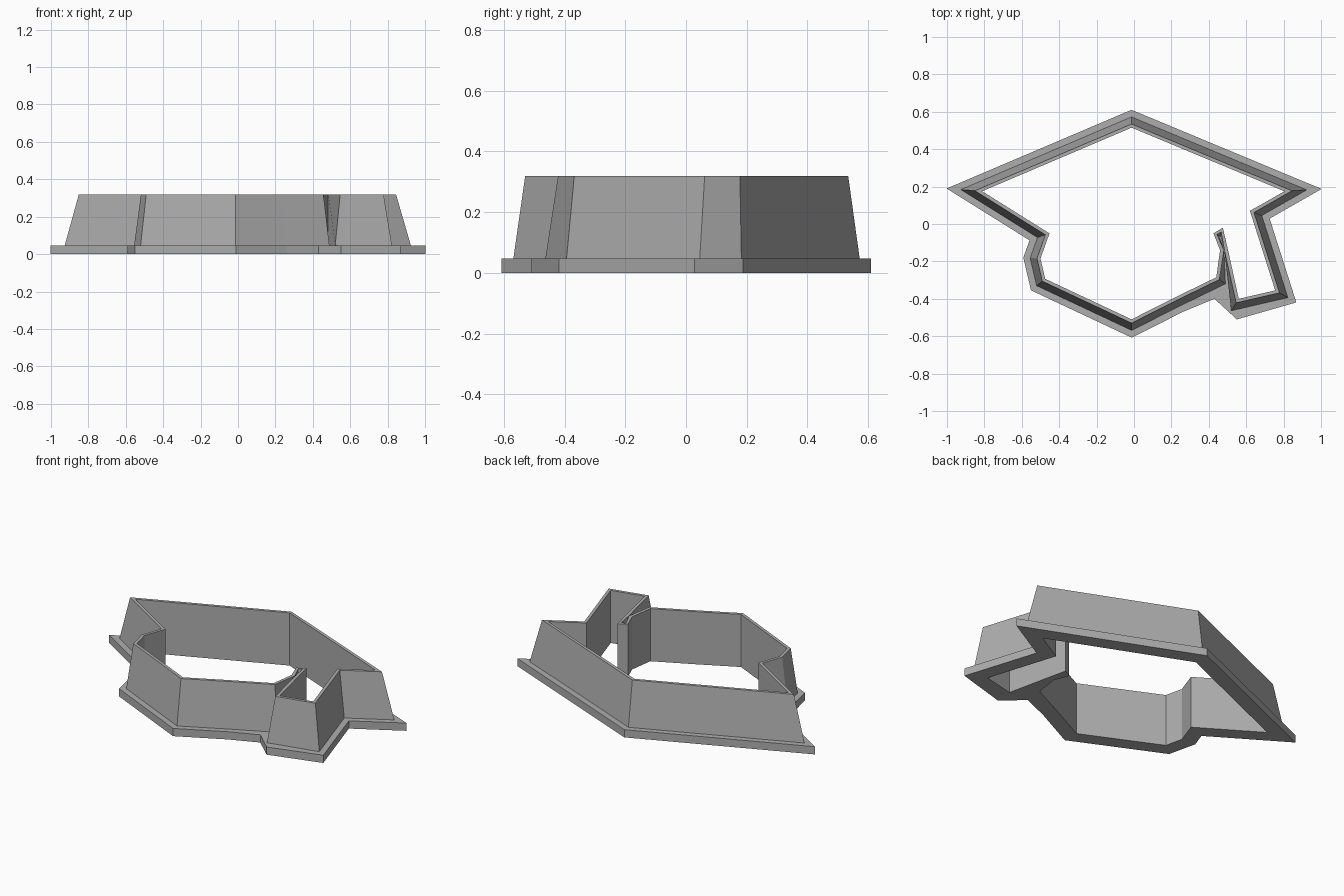
import bpy
import bmesh
from mathutils import Vector

cube = bpy.data.objects.get("Cube")
if cube:
    bpy.data.objects.remove(cube, do_unlink=True)

FLANGE_Z, TOP_Z = 0.047, 0.32

grey = bpy.data.materials.new("plain grey")
grey.use_nodes = True
color = (0.42, 0.42, 0.42, 1)
grey.diffuse_color = color
grey.node_tree.nodes["Principled BSDF"].inputs["Base Color"].default_value = color

# Inner outline, counter-clockwise: front, narrow fin, side pocket, tips
inner = [Vector(p) for p in [
    (-.013, -.51), (.22, -.392), (.44, -.285),
    (.46, -.14), (.425, -.05), (.475, -.02), (.503, -.14),
    (.56, -.40), (.755, -.355), (.62, .07), (.804, .175),
    (-.013, .515), (-.812, .175), (-.452, -.05), (-.50, -.185), (-.475, -.293)]]
FIN = range(3, 7)


def offset(points, dist):
    """Mitred outward offset of a closed outline."""
    result = []
    for i, p in enumerate(points):
        a = (p - points[i - 1]).normalized()
        b = (points[(i + 1) % len(points)] - p).normalized()
        na, nb = Vector((a.y, -a.x)), Vector((b.y, -b.x))
        result.append(p + (na + nb) * dist / (1 + na.dot(nb)))
    return result


def with_fin(points, fin):
    for i, p in zip(FIN, fin):
        points[i] = Vector(p)
    return points


# Outer side of the wall; its two sides meet inside the fin
rim = with_fin(offset(inner, .018), [(.481, -.14), (.444, -.056), (.466, -.043), (.483, -.14)])
foot = with_fin(offset(inner, .053), [(.481, -.14), (.456, -.065), (.462, -.062), (.483, -.14)])
wide = offset(inner, .088)
flange = wide[:2] + [Vector((.43, -.40)), Vector((.55, -.51))] + wide[8:]


def finish(bm, name):
    bmesh.ops.recalc_face_normals(bm, faces=bm.faces)
    mesh = bpy.data.meshes.new(name)
    bm.to_mesh(mesh)
    bm.free()
    mesh.materials.append(grey)
    bpy.context.collection.objects.link(bpy.data.objects.new(name, mesh))


def ring(bm, points, z):
    return [bm.verts.new((p.x, p.y, z)) for p in points]


def bridge(bm, low, high):
    for i in range(len(low)):
        bm.faces.new((low[i - 1], low[i], high[i], high[i - 1]))


# Tapered wall: vertical inside, sloped outside
bm = bmesh.new()
loops = [ring(bm, inner, FLANGE_Z), ring(bm, inner, TOP_Z),
         ring(bm, rim, TOP_Z), ring(bm, foot, FLANGE_Z)]
for i in range(4):
    bridge(bm, loops[i - 1], loops[i])
finish(bm, "cutting_wall")

# Flat flange: outline with the inner outline as a hole
bm = bmesh.new()
edges = []
for outline in (flange, inner):
    verts = ring(bm, outline, 0)
    edges += [bm.edges.new((verts[i - 1], verts[i])) for i in range(len(verts))]
bmesh.ops.triangle_fill(bm, edges=edges, use_beauty=True, use_dissolve=False)
extruded = bmesh.ops.extrude_face_region(bm, geom=bm.faces[:], use_keep_orig=True)
bmesh.ops.translate(bm, vec=(0, 0, FLANGE_Z),
                    verts=[g for g in extruded["geom"] if isinstance(g, bmesh.types.BMVert)])
finish(bm, "base_flange")
